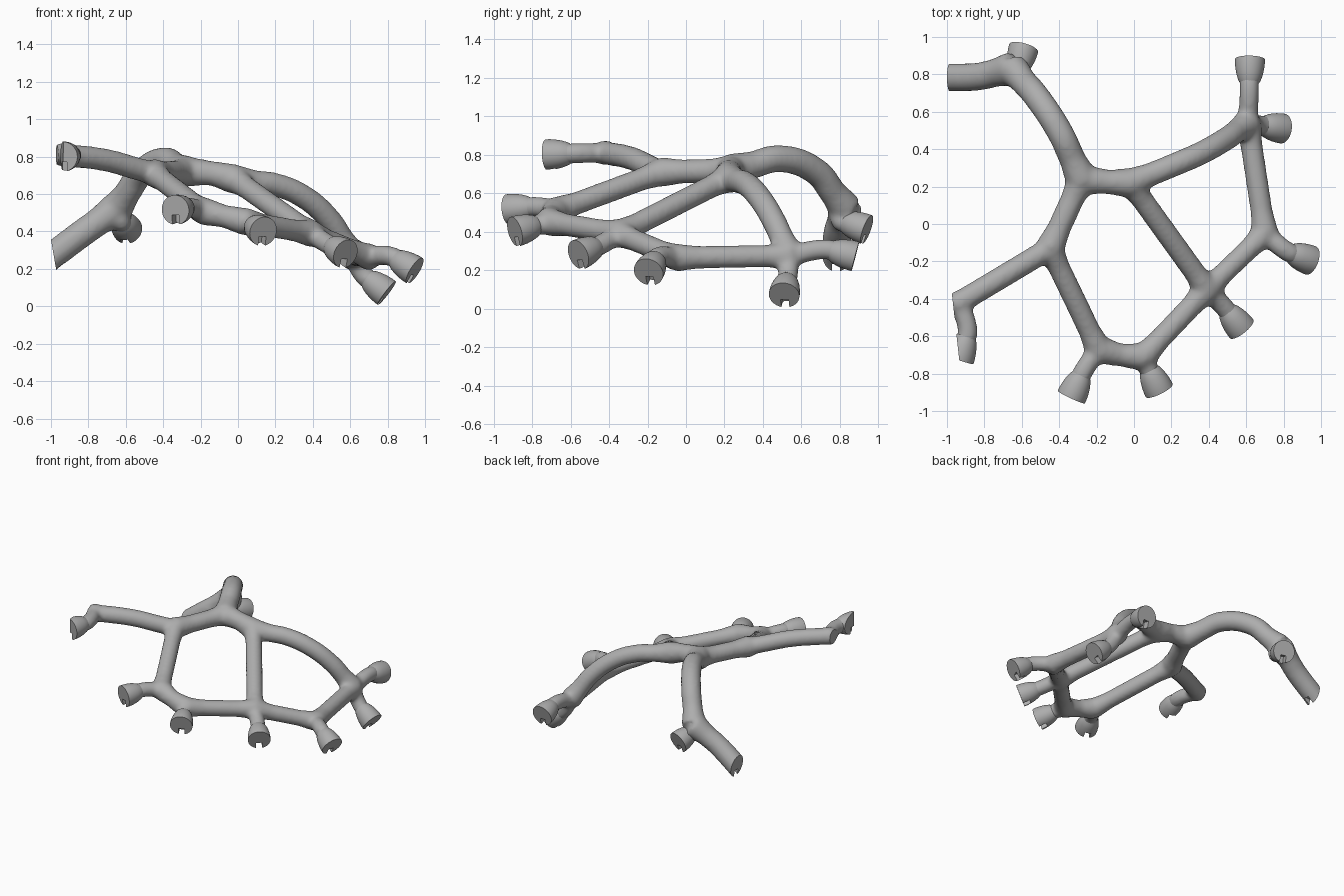
import bpy, bmesh
from mathutils import Vector, Matrix

if "Cube" in bpy.data.objects:
    bpy.data.objects.remove(bpy.data.objects["Cube"])

grey = bpy.data.materials.new("plain_grey")
grey.use_nodes = True
grey.diffuse_color = (0.42, 0.42, 0.42, 1)
grey.node_tree.nodes["Principled BSDF"].inputs["Base Color"].default_value = (0.42, 0.42, 0.42, 1)

# Junctions of the lattice
A, B, C = Vector((-.28, .24, .72)), Vector((-.02, .22, .68)), Vector((-.45, -.13, .71))
D, E, F = Vector((-.65, .83, .52)), Vector((-.19, -.67, .51)), Vector((.05, -.71, .45))
G, H, I = Vector((.39, -.35, .39)), Vector((.70, -.05, .265)), Vector((.61, .54, .275))
CORNER = Vector((-.935, -.42, .81))

# Struts: path and radius
STRUTS = [
    ([A, (-.14, .225, .71), B], .062),
    ([A, C], .06),
    ([C, E], .056),
    ([E, (-.07, -.7, .48), F], .058),
    ([F, G], .056),
    ([B, G], .056),
    ([G, H], .054),
    ([H, I], .056),
    ([B, (.2, .31, .65), (.36, .38, .58), (.5, .46, .45), I], .06),
    ([A, (-.39, .48, .78), (-.52, .68, .71), D], .068),
    ([D, (-.82, .79, .40), (-1.1, .78, .19)], .072),
    ([C, (-.7, -.28, .78), CORNER], .058),
]

# Cups: name, junction, centre of the open end, outward direction
CUPS = [
    ("front_right_cup", CORNER, (-.935, -.725, .80), (-.3, -.93, -.05)),
    ("front_centre_right_cup", E, (-.335, -.925, .515), (-.42, -.9, -.1)),
    ("front_centre_left_cup", F, (.135, -.89, .40), (.42, -.85, -.25)),
    ("front_left_cup", G, (.575, -.56, .28), (.58, -.72, -.32)),
    ("left_cup", H, (.945, -.195, .19), (.8, -.3, -.5)),
    ("back_left_cup", I, (.62, .88, .27), (.02, .95, -.25)),
    ("back_left_lower_cup", I, (.795, .51, .07), (.78, -.12, -.6)),
    ("back_right_cup", D, (-.59, .94, .41), (.25, .9, -.33)),
]
CUP_PROFILE = [(0, 0), (.08, 0), (.08, -.02), (.077, -.05), (.07, -.085),
               (.06, -.115), (.045, -.14), (0, -.15)]


def frame_matrix(centre, direction):
    """Local z points outwards, local y as far upwards as possible."""
    out = Vector(direction).normalized()
    up = Vector((0, 0, 1))
    up = (up - out * up.dot(out)).normalized()
    m = Matrix((up.cross(out), up, out)).transposed().to_4x4()
    m.translation = Vector(centre)
    return m


def select(ob):
    bpy.ops.object.select_all(action='DESELECT')
    ob.select_set(True)
    bpy.context.view_layer.objects.active = ob


def add_object(name, bm):
    me = bpy.data.meshes.new(name)
    bm.to_mesh(me)
    bm.free()
    me.materials.append(grey)
    ob = bpy.data.objects.new(name, me)
    bpy.context.collection.objects.link(ob)
    return ob


def cut_off(ob, point, normal):
    """Slice away everything beyond a plane and close the cut."""
    bm = bmesh.new()
    bm.from_mesh(ob.data)
    cut = bmesh.ops.bisect_plane(bm, geom=bm.verts[:] + bm.edges[:] + bm.faces[:], dist=1e-5,
                                 plane_co=point, plane_no=normal, clear_outer=True)
    edges = [g for g in cut["geom_cut"] if isinstance(g, bmesh.types.BMEdge)]
    bmesh.ops.holes_fill(bm, edges=edges, sides=0)
    bmesh.ops.recalc_face_normals(bm, faces=bm.faces[:])
    bm.to_mesh(ob.data)
    bm.free()


def notch(ob, matrix):
    """Square slot at the lower rim of an open end."""
    bm = bmesh.new()
    bmesh.ops.create_cube(bm, size=1, matrix=matrix @ Matrix.Translation((0, -.07, 0))
                          @ Matrix.Diagonal((.042, .085, .1, 1)))
    cutter = add_object("slot_cutter", bm)
    cutter.hide_render = True
    mod = ob.modifiers.new("slot", 'BOOLEAN')
    mod.operation, mod.object, mod.solver = 'DIFFERENCE', cutter, 'EXACT'
    select(ob)
    bpy.ops.object.convert(target='MESH')
    bpy.data.objects.remove(cutter)


def smooth(ob):
    select(ob)
    bpy.ops.object.shade_smooth_by_angle(angle=.7)


# Tubes as one bevelled curve, flared towards the junctions
curve = bpy.data.curves.new("lattice_frame", 'CURVE')
curve.dimensions, curve.bevel_depth, curve.bevel_resolution = '3D', 1, 5
curve.use_fill_caps, curve.resolution_u = True, 10


def add_tube(path, radius, flare=1.3):
    pts = [Vector(p) for p in path]
    first = pts[0] + (pts[1] - pts[0]).normalized() * .12
    last = pts[-1] + (pts[-2] - pts[-1]).normalized() * .12
    rows = [(pts[0], radius * flare)]
    if (pts[1] - pts[0]).length > .2:
        rows.append((first, radius))
    rows += [(p, radius) for p in pts[1:-1]]
    if flare > 1 and (pts[-1] - pts[-2]).length > .2:
        rows.append((last, radius))
    rows.append((pts[-1], radius * flare))
    spline = curve.splines.new('BEZIER')
    spline.bezier_points.add(len(rows) - 1)
    for bp, (p, r) in zip(spline.bezier_points, rows):
        bp.co, bp.radius = p, r + .004
        bp.handle_left_type = bp.handle_right_type = 'AUTO'


for path, radius in STRUTS:
    add_tube(path, radius, 1 if CORNER in path else 1.25)
for _, joint, end, direction in CUPS:
    out = Vector(direction).normalized()
    add_tube([joint, Vector(end) - out * .15, Vector(end) - out * .09], .05, 1)

frame = bpy.data.objects.new("lattice_frame", curve)
bpy.context.collection.objects.link(frame)
select(frame)
bpy.ops.object.convert(target='MESH')
frame = bpy.context.view_layer.objects.active

# Round the junctions and blend everything into one skin
bm = bmesh.new()
bm.from_mesh(frame.data)
for p in (A, B, C, D, E, F, G, H, I, CORNER):
    bmesh.ops.create_uvsphere(bm, u_segments=20, v_segments=12, radius=.066,
                              matrix=Matrix.Translation(p))
bm.to_mesh(frame.data)
bm.free()
remesh = frame.modifiers.new("blend", 'REMESH')
remesh.mode, remesh.voxel_size = 'VOXEL', .014
relax = frame.modifiers.new("relax", 'SMOOTH')
relax.factor, relax.iterations = .5, 12
bpy.ops.object.convert(target='MESH')
frame.data.materials.clear()
frame.data.materials.append(grey)

# Flat trimmed end at the back right and trimmed corner at the front right
TRIM = ((-.975, -.36, .8), (-.99, -.11, 0))
END = (-.985, .78, .27)
cut_off(frame, END, (-.98, 0, -.17))
cut_off(frame, *TRIM)
notch(frame, frame_matrix(END, (-.98, 0, -.17)))
smooth(frame)

# Domed cups with flat slotted ends
for name, _, end, direction in CUPS:
    m = frame_matrix(end, direction)
    bm = bmesh.new()
    ring = [bm.verts.new((r, 0, z)) for r, z in CUP_PROFILE]
    edges = [bm.edges.new(pair) for pair in zip(ring, ring[1:])]
    bmesh.ops.spin(bm, geom=ring + edges, cent=(0, 0, 0), axis=(0, 0, 1),
                   angle=6.283185, steps=40)
    bmesh.ops.remove_doubles(bm, verts=bm.verts[:], dist=1e-4)
    bmesh.ops.recalc_face_normals(bm, faces=bm.faces[:])
    bm.transform(m)
    cup = add_object(name, bm)
    notch(cup, m)
    if name == "front_right_cup":
        cut_off(cup, *TRIM)
    smooth(cup)
